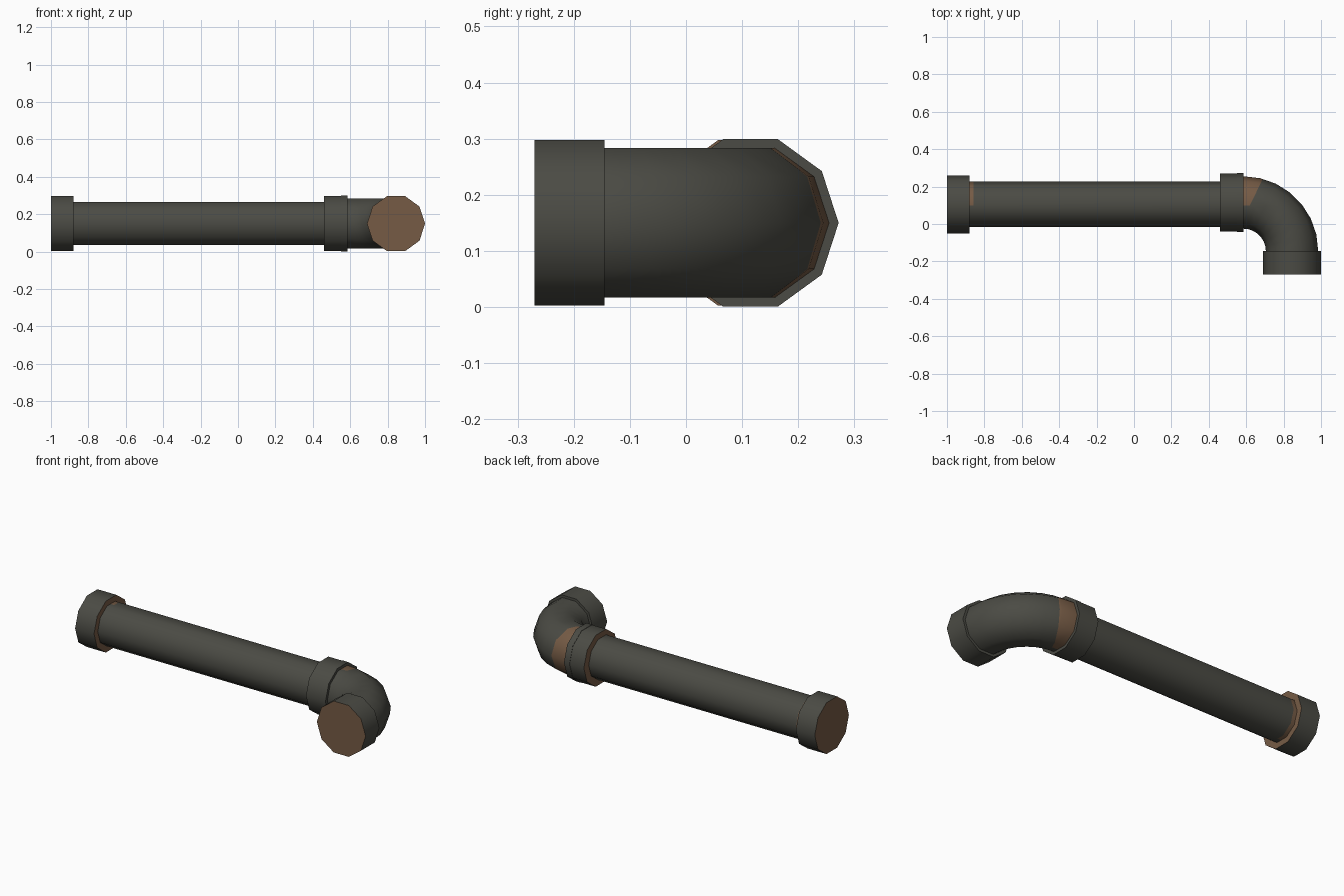
import bpy, bmesh, math
from mathutils import Vector

cube = bpy.data.objects.get("Cube")
if cube:
    bpy.data.objects.remove(cube, do_unlink=True)

SIDES = 10
AXIS_Z = 0.15


def make_material(name, colour):
    mat = bpy.data.materials.new(name)
    mat.use_nodes = True
    mat.diffuse_color = (*colour, 1)
    node = mat.node_tree.nodes["Principled BSDF"]
    node.inputs["Base Color"].default_value = (*colour, 1)
    node.inputs["Roughness"].default_value = 0.8
    return mat


MATS = [make_material("dark_iron", (0.07, 0.07, 0.058)),
        make_material("rust", (0.18, 0.105, 0.06))]


def tube(name, stations, is_rust, cuts=()):
    """Loft ten-sided rings; a station is (x, y, heading, radius)."""
    bm = bmesh.new()
    rings = []
    for x, y, heading, radius in stations:
        side = Vector((-math.sin(heading), math.cos(heading), 0))
        centre = Vector((x, y, AXIS_Z))
        ring = []
        for i in range(SIDES):
            a = math.tau * i / SIDES
            offset = side * math.cos(a) + Vector((0, 0, math.sin(a)))
            ring.append(bm.verts.new(centre + offset * radius))
        rings.append(ring)
    for a, b in zip(rings, rings[1:]):
        for i in range(SIDES):
            j = (i + 1) % SIDES
            bm.faces.new((a[i], a[j], b[j], b[i]))
    bm.faces.new(rings[0])
    bm.faces.new(rings[-1])
    bmesh.ops.recalc_face_normals(bm, faces=bm.faces)
    # Edges along the borders of the rust stains
    for point, normal, limit in cuts:
        near = [f for f in bm.faces if min(v.co.x for v in f.verts) < limit]
        geom = set(near)
        for f in near:
            geom.update(f.edges)
            geom.update(f.verts)
        bmesh.ops.bisect_plane(bm, geom=list(geom), dist=1e-5,
                               plane_co=point, plane_no=normal)
    bm.normal_update()
    for f in bm.faces:
        f.material_index = int(is_rust(f.calc_center_median(), f.normal))
    mesh = bpy.data.meshes.new(name)
    bm.to_mesh(mesh)
    bm.free()
    for mat in MATS:
        mesh.materials.append(mat)
    obj = bpy.data.objects.new(name, mesh)
    bpy.context.collection.objects.link(obj)
    bpy.ops.object.select_all(action='DESELECT')
    obj.select_set(True)
    bpy.context.view_layer.objects.active = obj
    bpy.ops.object.shade_smooth_by_angle(angle=math.radians(42))
    return obj


# Long straight pipe with a small stain beside the end collar
PIPE_Y = 0.105
STAIN_X = -0.857
tube("straight_pipe",
     [(-0.9, PIPE_Y, 0, 0.121), (STAIN_X, PIPE_Y, 0, 0.121),
      (0.5, PIPE_Y, 0, 0.121)],
     lambda c, n: c.x < STAIN_X and c.y > 0.1,
     [((0, 0.1, 0), (0, 1, 0), STAIN_X - 0.01)])

# Collars: rusty end faces
tube("end_collar",
     [(-1, PIPE_Y, 0, 0.155), (-0.88, PIPE_Y, 0, 0.155)],
     lambda c, n: abs(n.x) > 0.9)
BEND_Y = 0.115
tube("middle_collar",
     [(0.46, BEND_Y, 0, 0.155), (0.58, BEND_Y, 0, 0.155)],
     lambda c, n: n.x < -0.9)
tube("elbow_rim",
     [(0.55, BEND_Y, 0, 0.157), (0.585, BEND_Y, 0, 0.157)],
     lambda c, n: False)

# Quarter-turn elbow with a stain on its outer start
BEND = 0.26
START_X = 0.585
BASE_Y = BEND_Y - BEND
STEPS = 7
stations = []
for i in range(STEPS + 1):
    t = math.pi / 2 * i / STEPS
    stations.append((START_X + BEND * math.sin(t),
                     BASE_Y + BEND * math.cos(t), -t, 0.14))
stations.insert(0, (0.56, BEND_Y, 0, 0.14))
stations.append((START_X + BEND, BASE_Y - 0.03, -math.pi / 2, 0.14))
stain_point = Vector((0.62, 0.1, 0))
stain_normal = Vector((0.145, -0.07, 0)).normalized()
tube("elbow", stations,
     lambda c, n: c.y > 0.1 and (c - stain_point).dot(stain_normal) < 0,
     [(stain_point, stain_normal, 0.72), ((0, 0.1, 0), (0, 1, 0), 0.66)])

# Open-end collar facing the front
tube("front_collar",
     [(START_X + BEND, -0.145, -math.pi / 2, 0.155),
      (START_X + BEND, -0.27, -math.pi / 2, 0.155)],
     lambda c, n: n.y < -0.9)
